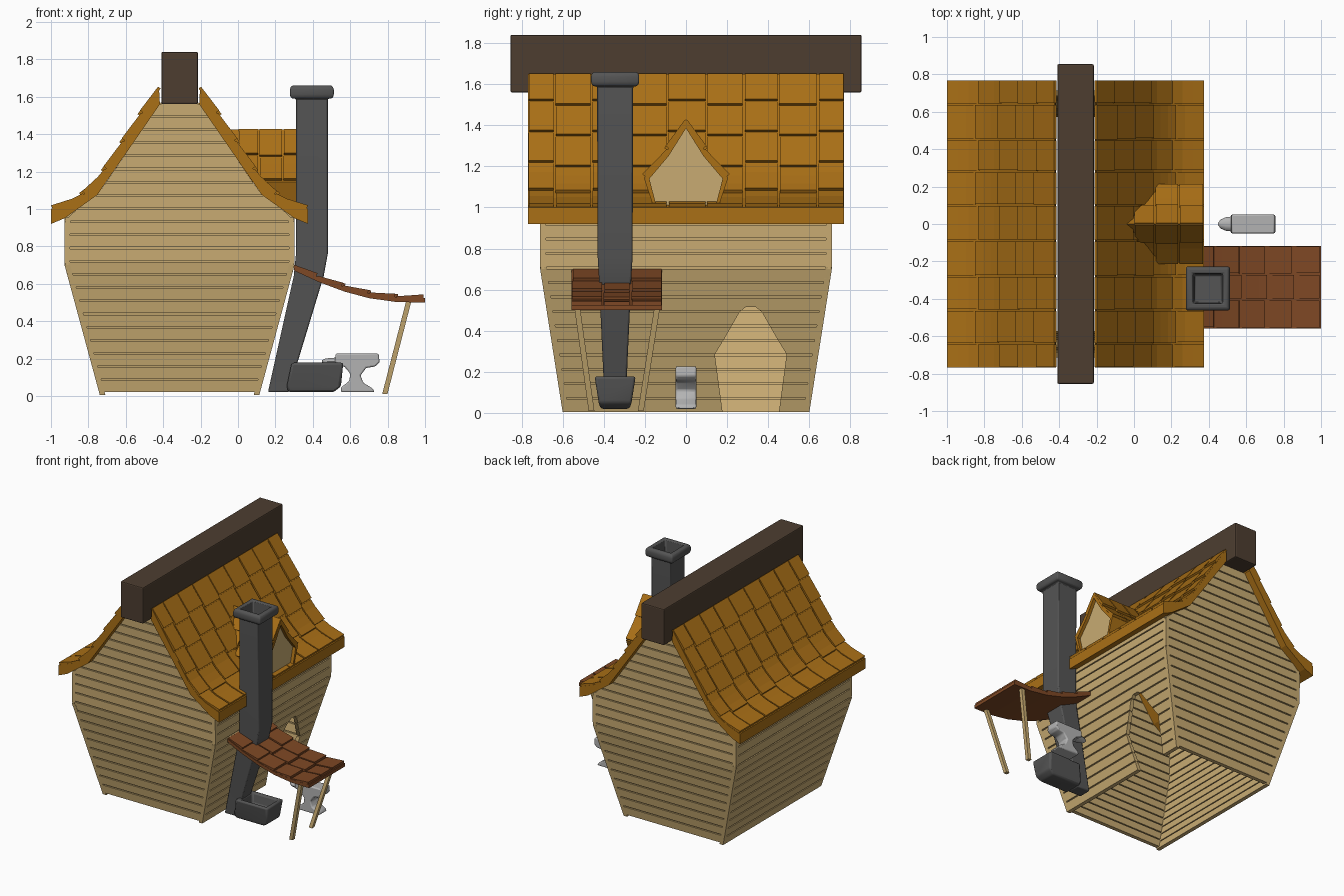
import bpy, bmesh, math, random
from mathutils import Vector

if "Cube" in bpy.data.objects:
    bpy.data.objects.remove(bpy.data.objects["Cube"])

random.seed(4)
CX = -0.3125                      # centre line of the house


def material(name, rgb):
    m = bpy.data.materials.new(name)
    m.diffuse_color = (*rgb, 1)
    m.use_nodes = True
    m.node_tree.nodes["Principled BSDF"].inputs["Base Color"].default_value = m.diffuse_color
    return m


WOOD = material("pale wood", (0.58, 0.41, 0.17))
ROOF = material("roof shingle", (0.40, 0.16, 0.008))
RED = material("red shingle", (0.21, 0.065, 0.018))
DARK = material("dark beam", (0.075, 0.048, 0.03))
IRON = material("dark stone", (0.09, 0.09, 0.09))
STEEL = material("steel", (0.45, 0.45, 0.45))


def loft(bm, rings, cap=True):
    """Skin a list of equal-length point rings."""
    vs = [[bm.verts.new(p) for p in r] for r in rings]
    n = len(vs[0])
    for a, b in zip(vs, vs[1:]):
        for i in range(n):
            j = (i + 1) % n
            bm.faces.new((a[i], a[j], b[j], b[i]))
    if cap:
        bm.faces.new(vs[0][::-1])
        bm.faces.new(vs[-1])


def finish(bm, name, mat, bevel=0, smooth=False):
    bmesh.ops.recalc_face_normals(bm, faces=bm.faces)
    me = bpy.data.meshes.new(name)
    bm.to_mesh(me)
    bm.free()
    ob = bpy.data.objects.new(name, me)
    bpy.context.collection.objects.link(ob)
    if mat:
        me.materials.append(mat)
    bpy.ops.object.select_all(action='DESELECT')
    ob.select_set(True)
    bpy.context.view_layer.objects.active = ob
    if smooth:
        bpy.ops.object.shade_smooth_by_angle(angle=math.radians(50))
    if bevel:
        m = ob.modifiers.new("bevel", 'BEVEL')
        m.width, m.segments, m.limit_method = bevel, 2, 'ANGLE'
    return ob


def solid(name, rings, mat, **kw):
    bm = bmesh.new()
    loft(bm, rings)
    return finish(bm, name, mat, **kw)


def lerp(table, t):
    for (a, u), (b, v) in zip(table, table[1:]):
        if t <= b:
            return u + (v - u) * max(0, (t - a) / (b - a))
    return table[-1][1]


# House walls: half width and half depth by height
WIDTH = [(0, .425), (.70, .615), (.95, .615), (1.08, .435), (1.57, .10)]
DEPTH = [(0, .60), (.70, .71), (1.6, .715)]


def wall_piece(bm, axis, s, zs, outer, inner):
    rings = []
    for z in zs:
        w, d = lerp(WIDTH, z), lerp(DEPTH, z)
        if axis == 'y':
            r = [(CX - w, s * (d - outer), z), (CX + w, s * (d - outer), z),
                 (CX + w, s * (d - inner), z), (CX - w, s * (d - inner), z)]
        else:
            r = [(CX + s * (w - outer), -d, z), (CX + s * (w - outer), d, z),
                 (CX + s * (w - inner), d, z), (CX + s * (w - inner), -d, z)]
        rings.append(r)
    loft(bm, rings)


DOOR = [(.185, -.05), (.14, .285), (.18, .35), (.26, .49), (.29, .515),
        (.34, .515), (.37, .49), (.45, .35), (.49, .285), (.445, -.05)]
cutter = solid("door_cutter", [[(x, y, z) for y, z in DOOR] for x in (-.1, .6)], None)
cutter.hide_render = True

PITCH = 0.0705
for name, axis, s, top in (("front_wall", 'y', -1, 1.57), ("back_wall", 'y', 1, 1.57),
                           ("left_wall", 'x', -1, .955), ("right_wall", 'x', 1, .955)):
    start = .02 if axis == 'y' else .005
    planks, lining = bmesh.new(), bmesh.new()
    z = start
    while z < top - .01:
        wall_piece(planks, axis, s, (z, min(z + PITCH - .009, top)), 0, .03)
        z += PITCH
    wall_piece(lining, axis, s, [start + .002] + [b for b, _ in WIDTH[1:] if b < top] + [top - .002], .01, .02)
    for bm, part in ((planks, "_planks"), (lining, "_lining")):
        ob = finish(bm, name + part, WOOD)
        if name == "right_wall":
            m = ob.modifiers.new("doorway", 'BOOLEAN')
            m.operation, m.object, m.solver = 'DIFFERENCE', cutter, 'EXACT'
            bpy.ops.object.modifier_apply(modifier=m.name)
bpy.data.objects.remove(cutter)


def along(pts, s):
    """Point and upward normal at distance s on a 2D path."""
    for a, b in zip(pts, pts[1:]):
        a, b = Vector(a), Vector(b)
        l = (b - a).length
        if s <= l or b == Vector(pts[-1]):
            d = (b - a) / l
            return a + d * min(s, l), Vector((-d.y, d.x))
        s -= l


def tiles(bm, pts, edges, rows, place, jitter=.012):
    """Lapped shingles down a 2D path, in columns between the edges."""
    total = sum((Vector(b) - Vector(a)).length for a, b in zip(pts, pts[1:]))
    step = total / rows
    for c, (t0, t1) in enumerate(zip(edges, edges[1:])):
        shift = (c % 2 - .5) * 2 * jitter
        for r in range(rows):
            s0 = r * step + (shift if r else 0)
            s1 = (r + 1) * step + (shift if r < rows - 1 else 0) - .008
            j = random.uniform(0, .006)
            rings = []
            for k in range(4):
                p, n = along(pts, s0 + (s1 - s0) * k / 3)
                lo, hi = p - n * .01, p + n * (.006 + .004 * k)
                rings.append([place(lo, t0 + .003 + j), place(lo, t1 - .004),
                              place(hi, t1 - .004), place(hi, t0 + .003 + j)])
            loft(bm, rings)


# Main roof: flared slabs with shingles
TOP = [(.11, 1.65), (.42, 1.175), (.51, 1.08), (.57, 1.045), (.6875, 1.0)]
UNDER = [(.6875, .92), (.615, .95), (.44, 1.075), (.105, 1.56)]
COLS = [-.77, -.64, -.46, -.28, -.09, .10, .28, .45, .64, .77]
for s, side in ((-1, "left"), (1, "right")):
    place = lambda p, t: (CX + s * p[0], t, p[1])
    solid(side + "_roof_slab", [[place(p, y) for p in TOP + UNDER] for y in (-.768, .768)], ROOF)
    bm = bmesh.new()
    tiles(bm, TOP, COLS, 5, place)
    finish(bm, side + "_roof_shingles", ROOF)


def box_ring(x0, x1, y0, y1, z):
    return [(x0, y0, z), (x1, y0, z), (x1, y1, z), (x0, y1, z)]


solid("ridge_beam", [box_ring(-.41, -.215, -.855, .855, z) for z in (1.56, 1.84)], DARK, bevel=.008)

# Dormer: pointed hood running back into the roof
HOOD = [(0, 1.425), (.10, 1.265), (.205, 1.145), (.16, 1.01)]
FACE = [(0, 1.385), (.085, 1.25), (.178, 1.14), (.145, 1.01)]


def back_x(z):                    # where the roof slope sits at this height
    return CX + lerp(sorted((v, u) for u, v in TOP), z) - .04


full = lambda h: h + [(-y, z) for y, z in h[:0:-1]]
bm = bmesh.new()
for s in (-1, 1):
    sec = HOOD + FACE[::-1]
    loft(bm, [[(min(back_x(z), .30), s * y, z) for y, z in sec], [(.37, s * y, z) for y, z in sec]])
finish(bm, "dormer_hood", ROOF)
solid("dormer_front", [[(x, y, z) for y, z in full(FACE)] for x in (.325, .345)], WOOD)
bm = bmesh.new()
for s in (-1, 1):
    tiles(bm, HOOD[:3], [0, .11, .24, .372], 2, lambda p, t: (t, s * p[0], p[1]), .006)
finish(bm, "dormer_shingles", ROOF)

# Chimney: bent square flue with hollow collar (z, centre x, half x, half y)
FLUE = [(.02, .215, .055, .05), (.64, .378, .08, .078), (.76, .395, .085, .085),
        (1.59, .395, .085, .088), (1.59, .395, .108, .108), (1.605, .395, .117, .117),
        (1.645, .395, .117, .117), (1.66, .395, .107, .107), (1.66, .395, .08, .08),
        (1.50, .395, .072, .072)]


def flue(rows, cy):
    return [box_ring(x - hx, x + hx, cy - hy, cy + hy, z) for z, x, hx, hy in rows]


solid("chimney", flue(FLUE, -.345), IRON, bevel=.008, smooth=True)

# Forge trough at the chimney foot
solid("forge_trough", flue([(.02, .39, .12, .07), (.05, .405, .145, .08), (.178, .425, .138, .1),
                            (.178, .425, .108, .07), (.10, .42, .09, .055)], -.345),
      IRON, bevel=.012, smooth=True)

# Anvil: extruded side profile plus horn
ANVIL = [(.55, .02), (.73, .02), (.72, .04), (.67, .07), (.655, .11), (.685, .15), (.735, .158),
         (.757, .18), (.752, .227), (.522, .227), (.517, .18), (.57, .155), (.60, .12),
         (.595, .08), (.55, .045)]
solid("anvil_body", [[(x, y, z) for x, z in ANVIL] for y in (-.05, .05)], STEEL, bevel=.008, smooth=True)
horn = []
for x, hy, hz, zc in ((.54, .042, .022, .185), (.49, .036, .02, .184), (.465, .025, .015, .185), (.45, .008, .006, .186)):
    horn.append([(x, hy * math.cos(a), zc + hz * math.sin(a))
                 for a in (i * math.tau / 10 for i in range(10))])
solid("anvil_horn", horn, STEEL, smooth=True)

# Awning: sagging slab, shingles and splayed posts
SAG = [(.30, .695), (.43, .635), (.57, .583), (.70, .548), (.85, .527), (1.0, .525)]
sec = SAG + [(x, z - .025) for x, z in SAG[::-1]]
solid("awning_slab", [[(x, y, z) for x, z in sec] for y in (-.558, -.117)], RED)
bm = bmesh.new()
tiles(bm, SAG, [-.56, -.405, -.27, -.115], 5, lambda p, t: (p[0], t, p[1]), .008)
finish(bm, "awning_shingles", RED)
for name, y0, y1 in (("front", -.46, -.53), ("back", -.22, -.14)):
    solid(name + "_awning_post", [box_ring(x - .014, x + .014, y - .014, y + .014, z)
                                  for x, y, z in ((.785, y0, .01), (.915, y1, .515))], WOOD)
